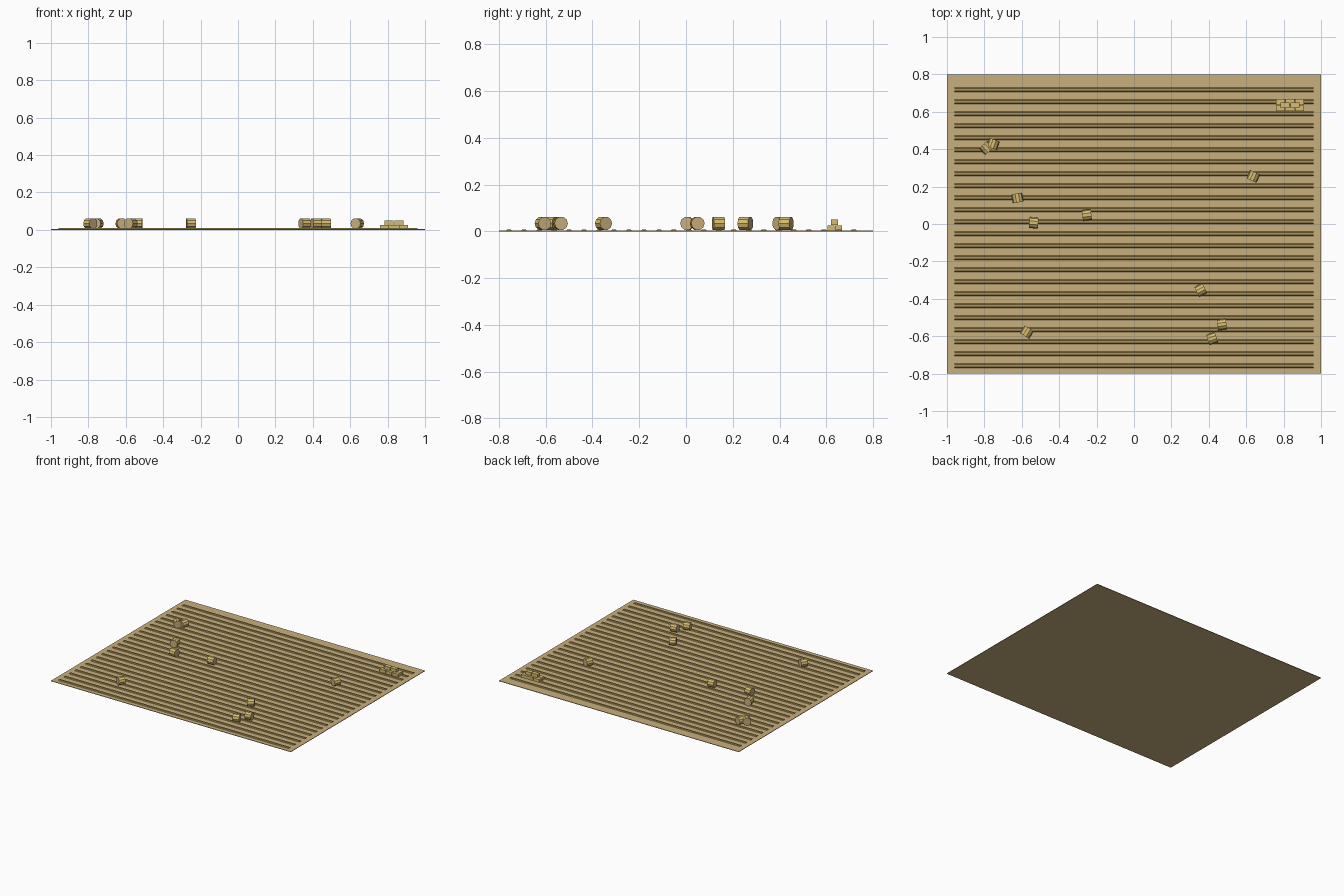
import bpy, bmesh, math
from mathutils import Matrix

if "Cube" in bpy.data.objects:
    bpy.data.objects.remove(bpy.data.objects["Cube"])


def material(name, srgb):
    m = bpy.data.materials.new(name)
    lin = [((c / 255 + 0.055) / 1.055) ** 2.4 for c in srgb]
    m.diffuse_color = (*lin, 1)
    m.use_nodes = True
    m.node_tree.nodes["Principled BSDF"].inputs["Base Color"].default_value = m.diffuse_color
    return m


SOIL = material("dry_soil", (201, 176, 126))
STUBBLE = material("stubble", (168, 146, 88))
STRAW = material("straw", (216, 189, 112))
BALE_END = material("bale_end", (201, 174, 122))


def finish(bm, name, mats):
    bmesh.ops.recalc_face_normals(bm, faces=bm.faces)
    me = bpy.data.meshes.new(name)
    bm.to_mesh(me)
    bm.free()
    for m in mats:
        me.materials.append(m)
    ob = bpy.data.objects.new(name, me)
    bpy.context.collection.objects.link(ob)
    return ob


def add_box(bm, centre, size):
    bmesh.ops.create_cube(bm, size=1, matrix=Matrix.Translation(centre) @ Matrix.Diagonal((*size, 1)))


# Field slab
FIELD_TOP = 0.004
bm = bmesh.new()
add_box(bm, (0, 0, FIELD_TOP / 2), (2, 1.6, FIELD_TOP))
finish(bm, "field", [SOIL])

# Stubble rows: long low ridges with a flat-topped section
SECTION = ((-0.013, 0.003), (0.013, 0.003), (0.007, 0.009), (-0.007, 0.009))
bm = bmesh.new()
for i in range(24):
    y = -0.757 + i * 0.0641
    a, b = [[bm.verts.new((x, y + dy, z)) for dy, z in SECTION] for x in (-0.96, 0.96)]
    bm.faces.new(a)
    bm.faces.new(b)
    for k in range(4):
        n = (k + 1) % 4
        bm.faces.new((a[k], a[n], b[n], b[k]))
finish(bm, "stubble_rows", [STUBBLE])

# Round bales lying on their sides: x, y, axis angle in degrees
BALES = [(-0.79, 0.406, 132), (-0.753, 0.428, 70), (-0.623, 0.139, 100),
         (-0.536, 0.006, -5), (-0.252, 0.048, 7), (-0.573, -0.578, 58),
         (0.357, -0.353, 27), (0.47, -0.537, 8), (0.418, -0.612, 19),
         (0.638, 0.254, 66)]
for i, (x, y, deg) in enumerate(BALES):
    bm = bmesh.new()
    bmesh.ops.create_cone(bm, cap_ends=True, segments=10, radius1=0.029, radius2=0.029, depth=0.048,
                          matrix=Matrix.Rotation(math.pi / 2, 4, 'Y'))
    for f in bm.faces:
        f.material_index = 1 if len(f.verts) > 4 else 0
    ob = finish(bm, f"round_bale_{i + 1}", [STRAW, BALE_END])
    ob.location = (x, y, 0.034)
    ob.rotation_euler = (0, 0, math.radians(deg))

# Stack of square bales: 3 x 2 below, 2 on top
bm = bmesh.new()
L, W, H = 0.0515, 0.0325, 0.024
for col in (-1, 0, 1):
    for row in (-0.5, 0.5):
        add_box(bm, (0.834 + col * L, 0.636 + row * W, 0.002 + H / 2), (L - 0.003, W - 0.003, H))
for col in (-0.5, 0.5):
    add_box(bm, (0.834 + col * L, 0.636, 0.003 + H * 1.5), (L - 0.003, W - 0.003, H))
finish(bm, "square_bale_stack", [STRAW])
